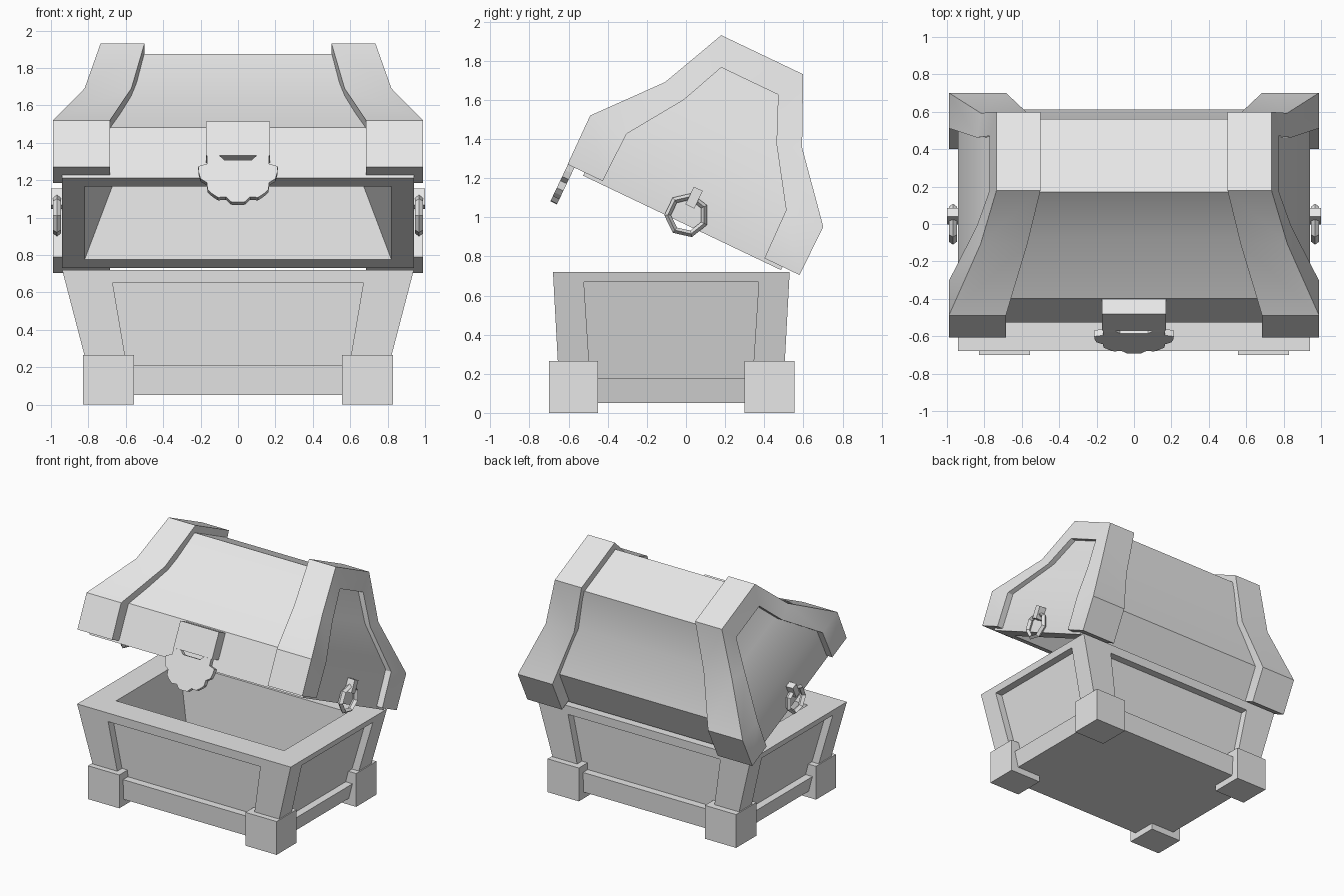
import bpy, bmesh, math
from mathutils import Matrix, Vector

if "Cube" in bpy.data.objects:
    bpy.data.objects.remove(bpy.data.objects["Cube"])

grey = bpy.data.materials.new("plain grey")
grey.diffuse_color = (0.8, 0.8, 0.8, 1)
grey.use_nodes = True
grey.node_tree.nodes["Principled BSDF"].inputs["Base Color"].default_value = grey.diffuse_color

# The lid is modelled upright, then tipped open
LID = Matrix.Translation((0, -0.0125, 0.9875)) @ Matrix.Rotation(math.radians(-25.5), 4, 'X')


def finish(name, bm, matrix=Matrix(), smooth=False):
    bmesh.ops.remove_doubles(bm, verts=bm.verts, dist=1e-5)
    bmesh.ops.recalc_face_normals(bm, faces=bm.faces)
    mesh = bpy.data.meshes.new(name)
    bm.to_mesh(mesh)
    bm.free()
    mesh.materials.append(grey)
    ob = bpy.data.objects.new(name, mesh)
    bpy.context.collection.objects.link(ob)
    ob.matrix_world = matrix
    if smooth:
        bpy.ops.object.select_all(action='DESELECT')
        ob.select_set(True)
        bpy.context.view_layer.objects.active = ob
        bpy.ops.object.shade_smooth_by_angle(angle=math.radians(30))
    return ob


def loft(bm, sections, skip=()):
    """Join equal-sized closed sections and cap both ends."""
    rows = [[bm.verts.new(p) for p in s] for s in sections]
    n = len(rows[0])
    for k, (a, b) in enumerate(zip(rows, rows[1:])):
        if k not in skip:
            for i in range(n):
                j = (i + 1) % n
                bm.faces.new((a[i], a[j], b[j], b[i]))
    bm.faces.new(rows[0])
    bm.faces.new(rows[-1])


def ring(hx, hy, z, cy=0):
    return [(-hx, cy - hy, z), (hx, cy - hy, z), (hx, cy + hy, z), (-hx, cy + hy, z)]


def box(name, lo, hi, matrix=Matrix()):
    bm = bmesh.new()
    c = [(a + b) / 2 for a, b in zip(lo, hi)]
    h = [abs(b - a) / 2 for a, b in zip(lo, hi)]
    loft(bm, [[(c[0] + x, c[1] + y, z) for x, y, _ in ring(h[0], h[1], 0)] for z in (lo[2], hi[2])])
    return finish(name, bm, matrix)


# Chest base: hollow tapered tub with a recessed panel on each side
CY = -0.075
half_x = lambda z: 0.82 + (z - 0.26) * 0.261
half_y = lambda z: 0.58 + (z - 0.26) * 0.0543
bm = bmesh.new()
loft(bm, [ring(0.66, 0.37, 0.25, CY), ring(0.74, 0.40, 0.72, CY),
          ring(half_x(0.72), half_y(0.72), 0.72, CY),
          ring(half_x(0.05), half_y(0.05), 0.05, CY)], skip=(2,))


def framed_side(bm, place, depth, outer, inner):
    def quad(rows, d):
        return [bm.verts.new(place(t, z, d)) for t, z in rows]
    o, i, r = quad(outer, 0), quad(inner, 0), quad(inner, depth)
    for a, b in ((o, i), (i, r)):
        for k in range(4):
            bm.faces.new((a[k], a[k - 1], b[k - 1], b[k]))
    bm.faces.new(r)


def trapezoid(lo, hi, z0, z1):
    return [(-lo, z0), (lo, z0), (hi, z1), (-hi, z1)]


for s in (-1, 1):
    framed_side(bm, lambda t, z, d: (t, CY + s * (half_y(z) - d), z), 0.06,
                trapezoid(half_x(0.05), half_x(0.72), 0.05, 0.72),
                trapezoid(0.595, 0.67, 0.21, 0.65))
    framed_side(bm, lambda t, z, d: (s * (half_x(z) - d), CY + t, z), 0.06,
                trapezoid(half_y(0.05), half_y(0.72), 0.05, 0.72),
                trapezoid(0.415, 0.447, 0.175, 0.67))
finish("chest_base", bm)

# Four block feet
for s in (-1, 1):
    for y0, y1 in ((-0.70, -0.45), (0.30, 0.555)):
        box("foot", (s * 0.555, y0, 0), (s * 0.83, y1, 0.265))

# Lid core: cavity first, then the rim and the outer shell
bm = bmesh.new()
loft(bm, [ring(0.51, 0.16, 0.75), ring(0.82, 0.455, -0.018), ring(0.94, 0.56, -0.018),
          ring(0.94, 0.56, 0.28), ring(0.79, 0.335, 0.575), ring(0.70, 0.215, 0.88)])
finish("lid_shell", bm, LID, True)

# Lid end bands: (outer x, inner x, outer y, z) and (x, y, z) of the edge round the end panel
half = [((0.99, 0.685, 0.657, 0.0), (0.99, 0.458, 0.0)),
        ((0.99, 0.685, 0.66, 0.275), (0.99, 0.452, 0.27)),
        ((0.82, 0.57, 0.388, 0.594), (0.84, 0.262, 0.554)),
        ((0.735, 0.50, 0.232, 0.934), (0.772, 0.161, 0.785))]
stations = [(-1, h) for h in half] + [(1, h) for h in reversed(half)]
for s in (-1, 1):
    bm = bmesh.new()
    loft(bm, [[(s * X, f * U, V), (s * I, f * U, V), (s * I, f * u, v), (s * x, f * u, v)]
              for f, ((X, I, U, V), (x, u, v)) in stations])
    finish("lid_band", bm, LID, True)

# Hasp block and the scalloped lock plate hanging from it
box("hasp", (-0.17, -0.65, 0.07), (0.17, -0.55, 0.272), LID)
outline = [(-0.165, 0.02), (-0.165, 0.07), (-0.10, 0.07), (-0.075, 0.043),
           (0.075, 0.043), (0.10, 0.07), (0.165, 0.07), (0.165, 0.02)]
for k in range(19):
    a = -math.pi * k / 18
    r = 0.213 if k % 4 in (0, 1, 2) and k % 2 == 0 or k % 4 == 1 else 0.192
    outline.append((r * math.cos(a), r * math.sin(a) + 0.005))
bm = bmesh.new()
loft(bm, [[(x, y, z) for x, z in outline] for y in (-0.655, -0.618)])
finish("lock_plate", bm, LID)

# Side handles: a bracket and a faceted ring
for s in (-1, 1):
    box("handle_bracket", (s * 0.93, -0.025, 0.075), (s * 1.0, 0.025, 0.175), LID)
    bm = bmesh.new()
    N = 7
    rows = []
    for i in range(N):
        a = 2 * math.pi * i / N
        rows.append([bm.verts.new((s * (0.968 + 0.022 * dx), 0.005 + (0.098 + 0.017 * dr) * math.cos(a),
                                   0.028 + (0.098 + 0.017 * dr) * math.sin(a)))
                     for dx, dr in ((1, 0), (0, 1), (-1, 0), (0, -1))])
    for i in range(N):
        for k in range(4):
            bm.faces.new((rows[i - 1][k - 1], rows[i - 1][k], rows[i][k], rows[i][k - 1]))
    finish("handle_ring", bm, LID)
